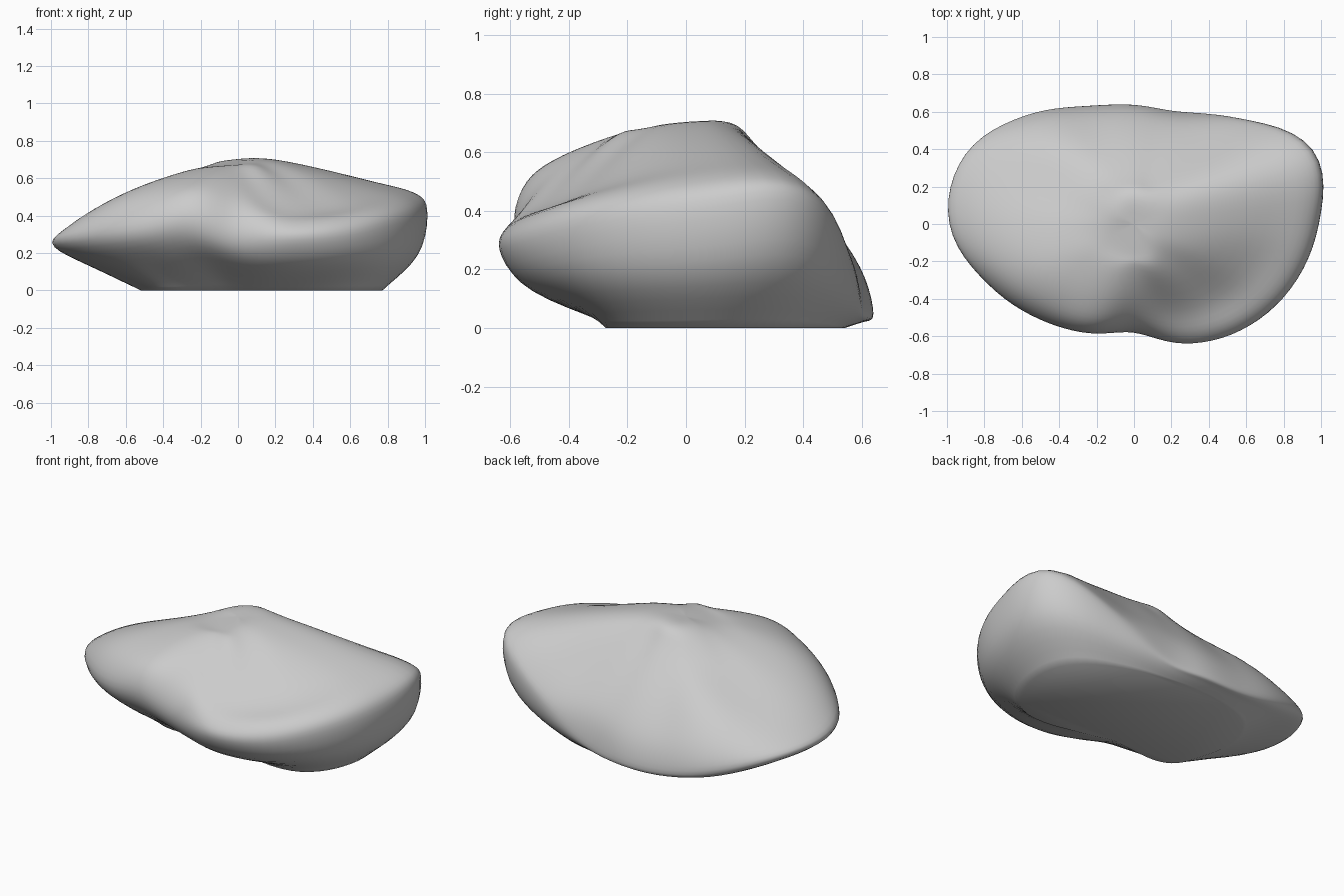
import bpy, bmesh, math

if "Cube" in bpy.data.objects:
    bpy.data.objects.remove(bpy.data.objects["Cube"])

# One row per 22.5 degrees, counter-clockwise from +x:
# rim radius, rim height, base radius, top height at 93%, 72% and 40% of the rim
ROWS = [
    (.99, .40, .76, .50, .56, .652), (1.045, .44, .78, .515, .575, .66),
    (.80, .22, .66, .305, .44, .635), (.65, .08, .57, .25, .42, .615),
    (.64, .05, .54, .21, .395, .605), (.685, .05, .56, .205, .38, .585),
    (.825, .11, .60, .25, .405, .55), (.98, .21, .56, .285, .39, .535),
    (.99, .24, .49, .335, .455, .58), (.845, .265, .44, .42, .54, .63),
    (.72, .30, .28, .465, .575, .65), (.635, .36, .20, .505, .59, .66),
    (.58, .275, .18, .43, .555, .66), (.695, .27, .22, .36, .45, .645),
    (.81, .29, .34, .385, .435, .61), (.91, .355, .64, .445, .495, .635)]
N, AROUND, ALONG = len(ROWS), 6, 5


def spline(a, b, c, d, t):
    """Smooth curve from b to c."""
    return tuple(.5 * (2 * q + (r - p) * t + (2 * p - 5 * q + 4 * r - s) * t * t
                       + (3 * q - p - 3 * r + s) * t ** 3)
                 for p, q, r, s in zip(a, b, c, d))


def profile(angle, row):
    """Radius and height points from the base edge up to the crown."""
    rim, rz, base, h93, h72, h40 = row
    # Fuller low belly under the front left lobe
    belly = max(0, math.cos(angle - math.radians(248))) ** 6
    bulge = .65 + .18 * math.cos(angle) + .2 * belly
    crown = .686 + .021 * math.cos(angle - math.radians(38))
    pts = [(base, 0), (base + (rim - base) * bulge, rz * (.45 + .12 * belly)), (rim, rz),
           (rim * .93, h93), (rim * .72, h72), (rim * .4, h40),
           (.16, crown), (0, .692)]
    ext = [pts[0]] + pts + [(-.16, 1.372 - crown)]
    out = []
    for i in range(len(pts) - 1):
        for k in range(ALONG):
            r, z = spline(*ext[i:i + 4], k / ALONG)
            out.append((r, max(z, 0)))
    return out


# Boulder: profiles swept around, closed by a crown and a flat base
bm = bmesh.new()
columns = []
for j in range(N * AROUND):
    i, t = j // AROUND, (j % AROUND) / AROUND
    angle = 2 * math.pi * j / (N * AROUND)
    row = spline(*(ROWS[(i + k) % N] for k in (-1, 0, 1, 2)), t)
    columns.append([bm.verts.new((r * math.cos(angle), r * math.sin(angle), z))
                    for r, z in profile(angle, row)])
top = bm.verts.new((0, 0, .692))
for j, col in enumerate(columns):
    nxt = columns[(j + 1) % len(columns)]
    for k in range(len(col) - 1):
        bm.faces.new((col[k], nxt[k], nxt[k + 1], col[k + 1]))
    bm.faces.new((col[-1], nxt[-1], top))
bm.faces.new([c[0] for c in reversed(columns)])

# Soften the surface a little, leaving the base edge in place
loose = [v for c in columns for v in c[1:]] + [top]
for _ in range(4):
    bmesh.ops.smooth_vert(bm, verts=loose, factor=.5,
                          use_axis_x=True, use_axis_y=True, use_axis_z=True)
bmesh.ops.recalc_face_normals(bm, faces=bm.faces)
mesh = bpy.data.meshes.new("boulder")
bm.to_mesh(mesh)
bm.free()

boulder = bpy.data.objects.new("boulder", mesh)
bpy.context.collection.objects.link(boulder)
stone = bpy.data.materials.new("stone_grey")
stone.diffuse_color = (.6, .6, .6, 1)
stone.use_nodes = True
stone.node_tree.nodes["Principled BSDF"].inputs["Base Color"].default_value = stone.diffuse_color
mesh.materials.append(stone)

bpy.context.view_layer.objects.active = boulder
boulder.select_set(True)
bpy.ops.object.shade_smooth_by_angle(angle=math.radians(50))
